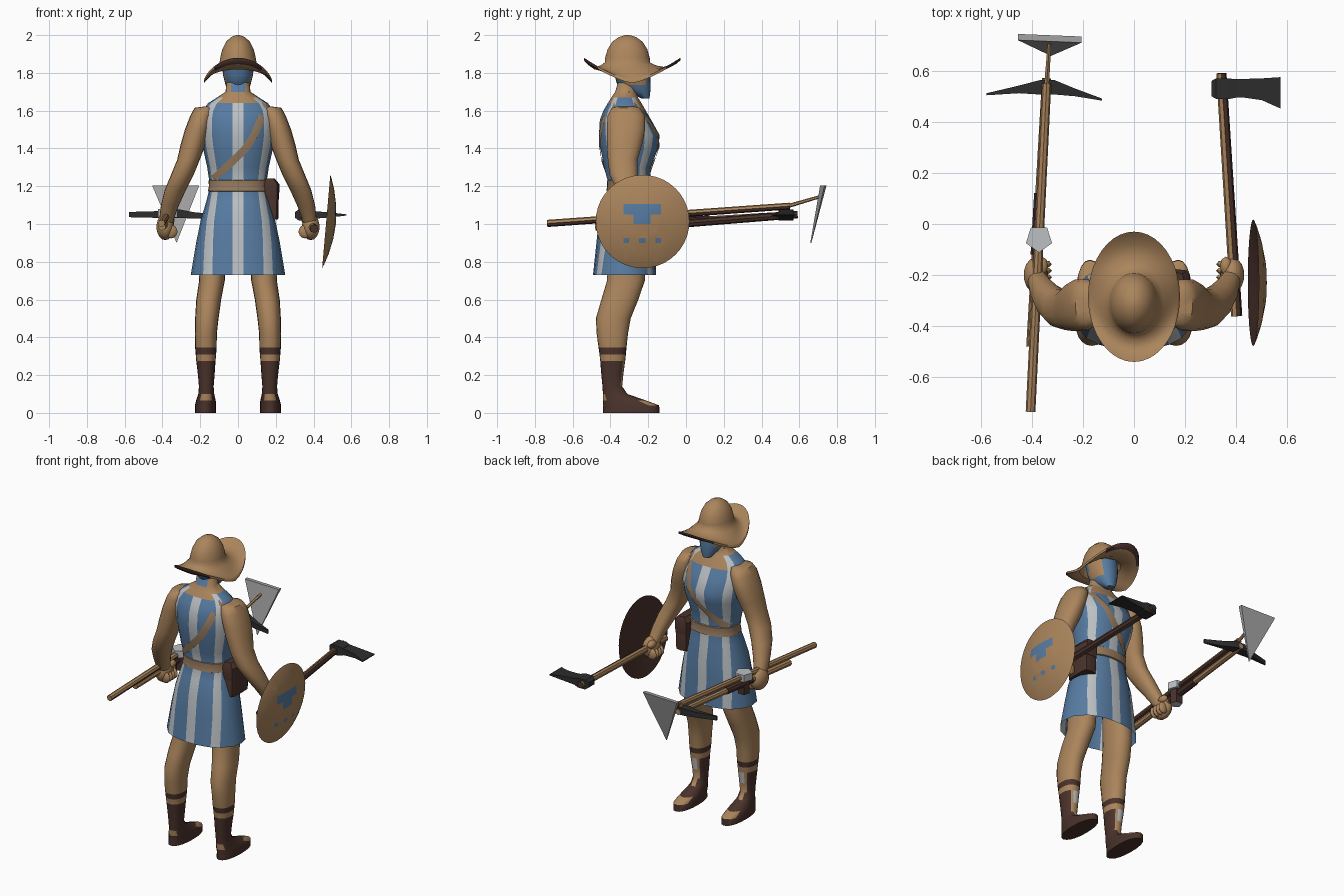
import bpy, bmesh, math
from mathutils import Vector, Matrix

if "Cube" in bpy.data.objects:
    bpy.data.objects.remove(bpy.data.objects["Cube"])

COLOURS = {"tan": (.41, .235, .108), "blue": (.095, .2, .36), "pale": (.5, .53, .55), "leather": (.31, .2, .115),
           "brown": (.068, .032, .024), "black": (.026, .026, .026), "steel": (.36, .36, .36)}
MATS = {}
for label, rgb in COLOURS.items():
    m = bpy.data.materials.new(label)
    m.use_nodes = True
    m.diffuse_color = (*rgb, 1)
    m.node_tree.nodes["Principled BSDF"].inputs["Base Color"].default_value = (*rgb, 1)
    MATS[label] = m


def finish(name, bm, colour, angle=40):
    """Colour is a material name or a rule taking (centre, normal)."""
    bmesh.ops.recalc_face_normals(bm, faces=bm.faces)
    bm.normal_update()
    used = []
    for f in bm.faces:
        c = colour if isinstance(colour, str) else colour(f.calc_center_median(), f.normal)
        if c not in used:
            used.append(c)
        f.material_index = used.index(c)
    me = bpy.data.meshes.new(name)
    bm.to_mesh(me)
    bm.free()
    for c in used:
        me.materials.append(MATS[c])
    ob = bpy.data.objects.new(name, me)
    bpy.context.collection.objects.link(ob)
    bpy.ops.object.select_all(action="DESELECT")
    ob.select_set(True)
    bpy.context.view_layer.objects.active = ob
    bpy.ops.object.shade_smooth_by_angle(angle=math.radians(angle))


def skin(bm, loops, closed=True):
    """Bridge equal-length lists of points with quads."""
    vs = [[bm.verts.new(p) for p in lp] for lp in loops]
    n = len(vs[0])
    for a, b in zip(vs, vs[1:]):
        for i in range(n if closed else n - 1):
            j = (i + 1) % n
            bm.faces.new((a[i], a[j], b[j], b[i]))
    return vs


def oval(x, y, z, rx, ry, n=24, p=.9):
    pts = []
    for i in range(n):
        a = math.tau * i / n
        c, s = math.cos(a), math.sin(a)
        pts.append((x + rx * math.copysign(abs(c) ** p, c), y + ry * math.copysign(abs(s) ** p, s), z))
    return pts


def loft(name, rings, colour, n=24, p=.9, angle=50):
    bm = bmesh.new()
    vs = skin(bm, [oval(*r, n, p) for r in rings])
    bm.faces.new(vs[0])
    bm.faces.new(vs[-1])
    finish(name, bm, colour, angle)


def pole(name, a, b, r1, r2, colour, sides=8):
    a, b = Vector(a), Vector(b)
    d = b - a
    bm = bmesh.new()
    mat = Matrix.Translation((a + b) / 2) @ d.to_track_quat("Z", "Y").to_matrix().to_4x4()
    bmesh.ops.create_cone(bm, cap_ends=True, segments=sides, radius1=r1, radius2=r2, depth=d.length, matrix=mat)
    finish(name, bm, colour)


def bar(name, sections, colour):
    """Box sections (x, y1, y2, z, half height) joined along x."""
    bm = bmesh.new()
    vs = skin(bm, [[(x, y1, z - h), (x, y2, z - h), (x, y2, z + h), (x, y1, z + h)] for x, y1, y2, z, h in sections])
    bm.faces.new(vs[0])
    bm.faces.new(vs[-1])
    finish(name, bm, colour, 30)


def ball(name, at, size, colour, seg=14):
    bm = bmesh.new()
    bmesh.ops.create_uvsphere(bm, u_segments=seg, v_segments=9, radius=1,
                              matrix=Matrix.Translation(at) @ Matrix.Diagonal((*size, 1)))
    finish(name, bm, colour, 60)


# Tunic, shoulders and neck: z, centre y, half width, half depth
BODY = [(.73, -.325, .25, .168), (.9, -.32, .222, .155), (1.02, -.315, .197, .148), (1.12, -.31, .168, .128),
        (1.2, -.3, .148, .108), (1.3, -.31, .163, .125), (1.4, -.3, .185, .153), (1.47, -.3, .197, .162),
        (1.55, -.32, .198, .137), (1.6, -.325, .188, .113), (1.64, -.325, .158, .09), (1.67, -.325, .11, .072),
        (1.7, -.32, .066, .06), (1.78, -.3, .058, .055)]
P = .88


def section(z):
    for a, b in zip(BODY, BODY[1:]):
        if z <= b[0]:
            t = (z - a[0]) / (b[0] - a[0])
            return [a[i] + (b[i] - a[i]) * t for i in (1, 2, 3)]


def surface(x, z, side, lift=0.0):
    y, w, d = section(z)
    k = min(1, abs(x) / w) ** (1 / P)
    return Vector((x, y + side * (d * (1 - k * k) ** (P / 2) + lift), z))


def stripe_start(z):
    return .54 + .16 * min(1, (z - .73) / .47)


def body_loop(z):
    w, k = section(z)[1], stripe_start(z)
    c = .03 / w
    half = [1, .96, k + .2, k, (k + c) / 2, c]
    xs = [f * w for f in half + [-f for f in reversed(half)]]
    return [surface(x, z, 1) for x in xs] + [surface(x, z, -1) for x in xs[-2:0:-1]]


def stripes(c, n):
    x = abs(c.x)
    if c.z > 1.7:
        return "blue" if n.y < -.8 else "tan"
    if c.z > 1.67 or (x < .1 and c.z > (1.6 if c.y > -.31 else 1.64)):
        return "tan"
    k = x / section(c.z)[1] - stripe_start(c.z)
    return "pale" if x < .01 or 0 < k < .2 else "blue"


bm = bmesh.new()
skin(bm, [body_loop(r[0]) for r in BODY])
finish("tunic", bm, stripes, 50)
loft("belt", [(0, -.302, z, w, d) for z, w, d in
              ((1.17, .15, .11), (1.175, .159, .12), (1.2, .154, .115), (1.23, .156, .117), (1.235, .15, .11))],
     "leather", 32, P)

# Shoulder strap across back and chest
PATH = [(.145, 1.635), (.12, 1.55), (.085, 1.47), (.04, 1.4), (-.02, 1.34), (-.08, 1.285), (-.135, 1.245)]
for side, label in ((-1, "back_strap"), (1, "chest_strap")):
    bm = bmesh.new()
    skin(bm, [[surface(x + u * .016, z - u * .013, side, .006) for u in (-1, 0, 1)] for x, z in PATH], False)
    finish(label, bm, "leather")

# Belt pouch with flap
for label, y1, z1, z2, x2 in (("pouch", .085, 1.025, 1.17, .213), ("pouch_flap", .09, 1.13, 1.24, .217)):
    loft(label, [(.168, -.27, z1, x2 - .168, y1), (.168, -.27, z2 - .03, x2 - .165, y1 + .003),
                 (.168, -.27, z2, x2 - .19, y1 - .01)], "brown", 12, .4, 30)


# Head and hat
def face(c, n):
    return "tan" if -.33 < c.y < -.22 and c.z > 1.72 and abs(c.x) > .045 else "blue"


loft("head", [(0, -.215, 1.665, .025, .022), (0, -.245, 1.7, .05, .056), (0, -.275, 1.735, .066, .088),
              (0, -.285, 1.79, .08, .095), (0, -.3, 1.87, .085, .1)], face)
N = 40
loops = [oval(0, -.31, z, rx, ry, N, 1) for z, rx, ry in
         ((2.0, .01, .012), (1.99, .036, .045), (1.965, .063, .08), (1.925, .083, .105), (1.88, .094, .118))]


def brim(t, drop=0.0):
    out = []
    for i in range(N):
        a = math.tau * i / N
        s = abs(math.sin(a))
        z = 1.855 + (1.76 + .12 * s ** 1.4 - 1.855) * t - .035 * math.sin(math.pi * t) * s
        out.append((math.cos(a) * (.098 + .082 * t), -.31 + .025 * t + math.sin(a) * (.12 + .135 * t), z - drop))
    return out


loops += [brim(t) for t in (0, .2, .45, .7, .9, 1)] + [brim(t, .014) for t in (1, .85, .5, .1)]


def hat_colour(c, n):
    r = math.hypot(c.x / .18, (c.y + .285) / .255)
    return "brown" if r > .88 and n.z < .2 and abs(c.y + .285) > .17 else "tan"


bm = bmesh.new()
bm.faces.new(skin(bm, loops)[0])
finish("hat", bm, hat_colour, 60)


# Arms, fists, legs with boots
def boots(c, n):
    if c.z > .345 or .275 < c.z < .31:
        return "tan"
    if c.z < .1:
        return "tan" if (n.z > .45 and c.y > -.24) or (c.z > .065 and n.y < -.5) else "brown"
    if c.z > .31 or n.y < .78:
        return "brown"
    return "pale" if n.y > .93 and c.z > .2 else "tan"


ARM = [(.15, -.32, 1.622, .03, .04), (.175, -.318, 1.615, .055, .075), (.192, -.316, 1.575, .06, .1),
       (.215, -.318, 1.5, .066, .103), (.238, -.325, 1.42, .066, .094), (.262, -.335, 1.34, .06, .08),
       (.295, -.33, 1.26, .06, .075), (.332, -.3, 1.18, .056, .068), (.36, -.26, 1.1, .048, .054),
       (.375, -.23, 1.04, .04, .046), (.382, -.21, 1.0, .035, .045)]
LEG = [(.172, -.29, 0, .056, .15), (.172, -.29, .04, .056, .148), (.17, -.325, .065, .052, .115),
       (.168, -.375, .1, .042, .065), (.168, -.39, .14, .039, .052), (.168, -.39, .2, .044, .058),
       (.17, -.388, .275, .051, .066), (.17, -.388, .31, .054, .07), (.17, -.389, .345, .057, .074),
       (.17, -.39, .42, .058, .083), (.165, -.385, .5, .062, .092), (.155, -.35, .6, .066, .098),
       (.138, -.318, .7, .068, .1), (.13, -.31, .9, .07, .1)]
for s, label in ((1, "left"), (-1, "right")):
    loft(label + "_arm", [(s * x, *r) for x, *r in ARM], "tan", 18)
    loft(label + "_leg", [(s * x, *r) for x, *r in LEG], boots, 20)
    ball(label + "_fist", (s * .385, -.2, .985), (.048, .07, .07), "tan")
    for i in range(4):
        ball(f"{label}_finger_{i + 1}", (s * .355, -.235 + i * .026, .96), (.034, .016, .036), "tan", 8)
    ball(label + "_thumb", (s * .36, -.165, 1.02), (.024, .038, .024), "tan", 8)

# Round shield with painted emblem, dark inside
tilt = Matrix.Translation((.467, -.23, 1.013)) @ Matrix.Rotation(math.radians(5), 4, "Y")


def emblem(c, n):
    if n.x < 0:
        return "brown"
    y, z = abs(c.y + .232), c.z
    if (1.05 < z < 1.105 and y < .1) or (1.0 < z < 1.05 and y < .045):
        return "blue"
    return "blue" if .9 < z < .925 and (y < .018 or .07 < y < .1) else "tan"


bm = bmesh.new()
DOME = [(.012, .052), (.09, .045), (.17, .028), (.225, .01), (.248, 0), (.225, .003), (.12, .022), (.012, .03)]
vs = skin(bm, [[tilt @ Vector((h, r * math.cos(math.tau * i / 40), r * math.sin(math.tau * i / 40)))
                for i in range(40)] for r, h in DOME])
bm.faces.new(vs[0])
bm.faces.new(vs[-1])
for axis, values in ((1, (-.332, -.302, -.277, -.25, -.214, -.187, -.162, -.132)),
                     (2, (.9, .925, 1.0, 1.05, 1.105))):
    for v in values:
        no = Vector((0, axis == 1, axis == 2))
        bmesh.ops.bisect_plane(bm, geom=bm.verts[:] + bm.edges[:] + bm.faces[:], plane_co=no * v, plane_no=no)
finish("shield", bm, emblem)

# Axe in the left hand
pole("axe_handle", (.402, -.36, .975), (.342, .59, 1.05), .022, .02, lambda c, n: "tan" if n.x < -.2 else "brown")
bar("axe_socket", ((.303, .5, .56, 1.048, .016), (.322, .49, .57, 1.048, .03), (.375, .49, .57, 1.048, .03),
                   (.402, .495, .565, 1.048, .022)), "black")
bar("axe_blade", ((.38, .495, .567, 1.048, .022), (.43, .495, .568, 1.048, .018), (.5, .485, .57, 1.048, .012),
                  (.574, .452, .575, 1.048, .003)), "black")

# Hoe in the right hand
pole("hoe_handle", (-.405, -.735, 1.003), (-.342, .55, 1.095), .019, .018,
     lambda c, n: "brown" if n.x > .3 and n.z < 0 else "tan")
pole("hoe_neck", (-.343, .53, 1.092), (-.33, .72, 1.148), .011, .008, "tan", 6)
bm = bmesh.new()
vs = skin(bm, [[(-.455, .72 + t, 1.205), (-.205, .71 + t, 1.205), (-.325, .658 + t / 4, .9)] for t in (0, .024)])
bm.faces.new(vs[0])
bm.faces.new(vs[1])
finish("hoe_blade", bm, "steel")

# Pick in the right hand
pole("pick_handle", (-.402, -.48, .985), (-.342, .57, 1.05), .02, .018, "tan")
pole("pick_grip", (-.381, -.12, 1.007), (-.368, .12, 1.022), .024, .023, "brown")
bar("pick_head", ((-.577, .504, .512, 1.05, .014), (-.45, .512, .542, 1.05, .017), (-.37, .507, .563, 1.055, .022),
                  (-.31, .507, .563, 1.055, .022), (-.23, .5, .53, 1.045, .017), (-.125, .483, .491, 1.04, .012)),
    "black")

# Small five-sided hammer
pole("hammer_shaft", (-.372, -.058, .945), (-.372, -.058, 1.04), .036, .036,
     lambda c, n: "pale" if n.z < -.5 else "brown", 5)
pole("hammer_head", (-.372, -.058, 1.035), (-.372, -.058, 1.08), .054, .054, "pale", 5)
